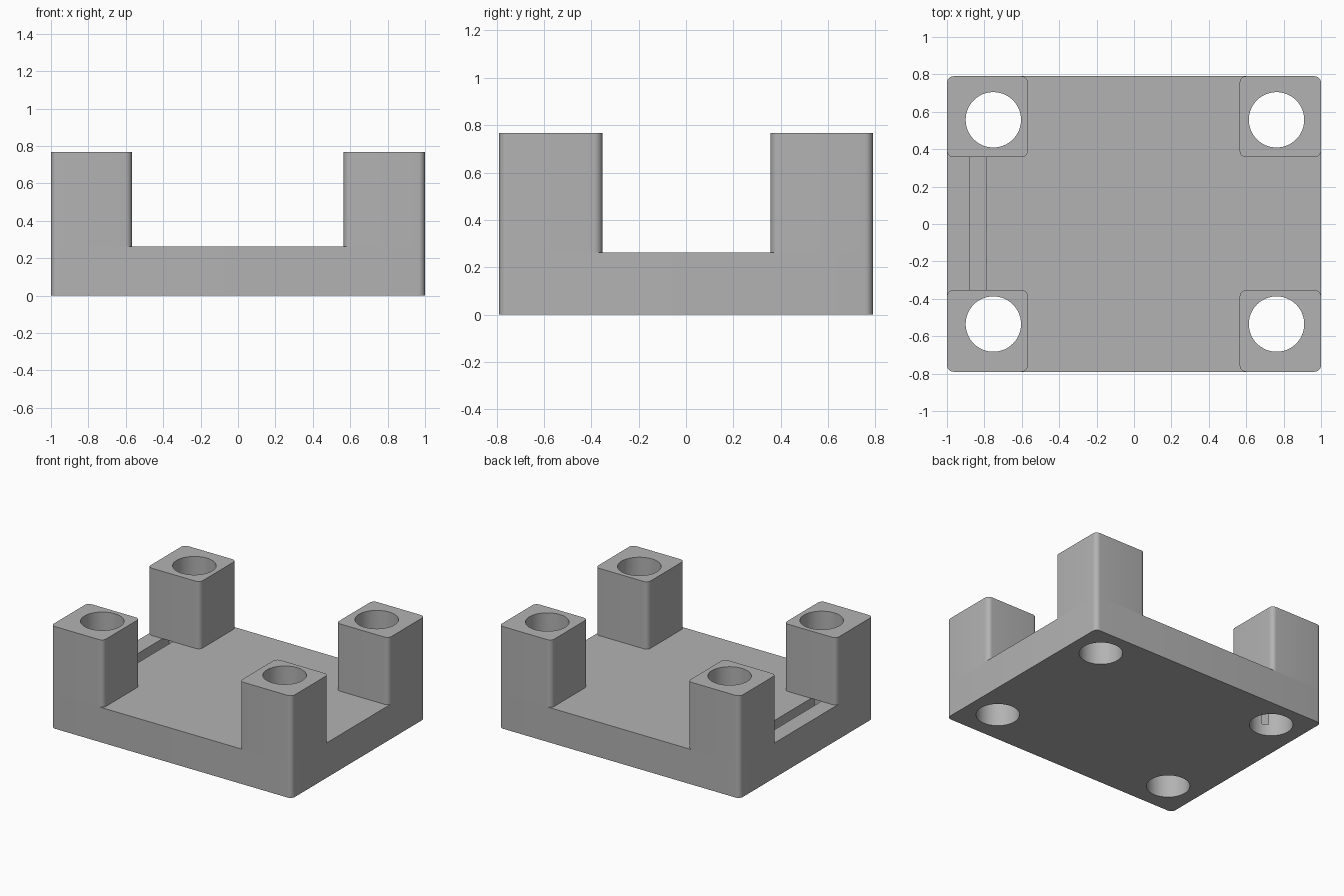
import bpy, bmesh
from mathutils import Matrix

cube = bpy.data.objects.get("Cube")
if cube:
    bpy.data.objects.remove(cube, do_unlink=True)

BASE_TOP, TOP = 0.262, 0.767
RX, RY = 1.0, 0.79
CORNER = 0.035

grey = bpy.data.materials.new("plain grey")
grey.use_nodes = True
colour = (0.45, 0.45, 0.45, 1)
grey.diffuse_color = colour
grey.node_tree.nodes["Principled BSDF"].inputs["Base Color"].default_value = colour


def finish(name, bm):
    mesh = bpy.data.meshes.new(name)
    bm.to_mesh(mesh)
    bm.free()
    mesh.materials.append(grey)
    ob = bpy.data.objects.new(name, mesh)
    bpy.context.collection.objects.link(ob)
    return ob


def block(name, x0, x1, y0, y1, z0, z1, radius=0):
    """Box given by its limits, with optional rounded upright edges."""
    bm = bmesh.new()
    mat = (Matrix.Translation(((x0 + x1) / 2, (y0 + y1) / 2, (z0 + z1) / 2))
           @ Matrix.Diagonal((x1 - x0, y1 - y0, z1 - z0, 1)))
    bmesh.ops.create_cube(bm, size=1, matrix=mat)
    if radius:
        upright = [e for e in bm.edges
                   if abs(e.verts[0].co.z - e.verts[1].co.z) > 0.01]
        bmesh.ops.bevel(bm, geom=upright, offset=radius, segments=8,
                        profile=0.5, affect='EDGES')
    return finish(name, bm)


def rod(x, y):
    """Tall round cutter for a through hole."""
    bm = bmesh.new()
    bmesh.ops.create_cone(bm, cap_ends=True, segments=64, radius1=0.148,
                          radius2=0.148, depth=3,
                          matrix=Matrix.Translation((x, y, 0)))
    return finish("hole_cutter", bm)


def cut(ob, cutter):
    cutter.hide_render = True
    mod = ob.modifiers.new("cut", 'BOOLEAN')
    mod.operation = 'DIFFERENCE'
    mod.solver = 'EXACT'
    mod.object = cutter
    bpy.context.view_layer.objects.active = ob
    bpy.ops.object.modifier_apply(modifier=mod.name)
    bpy.data.objects.remove(cutter, do_unlink=True)


# Base plate with a groove along its right edge
base = block("base_plate", -RX, RX, -RY, RY, 0, BASE_TOP, CORNER)
cut(base, block("groove_cutter", -0.877, -0.792, -0.433, 0.433, 0.085, 0.5))
parts = [base]

# Four corner posts, each bored through together with the base
for x0, x1, hx, side in ((-RX, -0.567, -0.752, "right"), (0.565, RX, 0.762, "left")):
    for y0, y1, hy, end in ((-RY, -0.353, -0.535, "front"), (0.357, RY, 0.557, "back")):
        post = block(f"{end}_{side}_post", x0, x1, y0, y1, BASE_TOP, TOP, CORNER)
        cut(post, rod(hx, hy))
        cut(base, rod(hx, hy))
        parts.append(post)

# Smooth round walls, sharp rims
bpy.ops.object.select_all(action='DESELECT')
for ob in parts:
    ob.select_set(True)
bpy.context.view_layer.objects.active = base
bpy.ops.object.shade_smooth_by_angle(angle=0.5)
